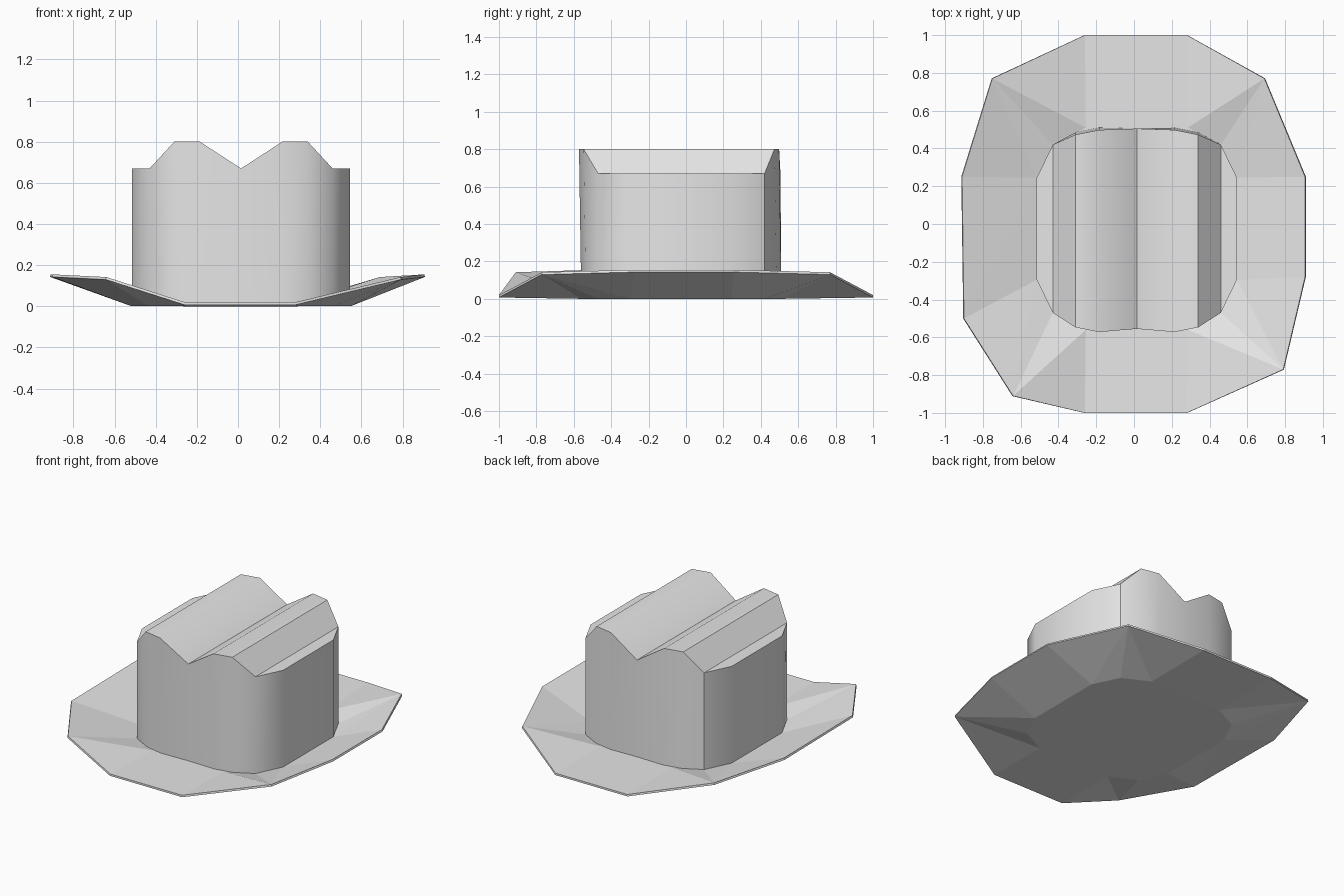
import bpy
import bmesh
import math

default_cube = bpy.data.objects.get("Cube")
if default_cube:
    bpy.data.objects.remove(default_cube, do_unlink=True)

# Single felt colour
felt = bpy.data.materials.new("light_grey_felt")
felt.use_nodes = True
felt_colour = (0.8, 0.8, 0.8, 1)
felt.diffuse_color = felt_colour
felt.node_tree.nodes["Principled BSDF"].inputs["Base Color"].default_value = felt_colour

CENTRE_X, CENTRE_Y = 0.015, -0.025
THICKNESS = 0.013


def make_object(name, bm):
    mesh = bpy.data.meshes.new(name)
    bm.to_mesh(mesh)
    bm.free()
    obj = bpy.data.objects.new(name, mesh)
    mesh.materials.append(felt)
    bpy.context.collection.objects.link(obj)
    return obj


def smooth(obj, degrees):
    bpy.ops.object.select_all(action="DESELECT")
    obj.select_set(True)
    bpy.context.view_layer.objects.active = obj
    bpy.ops.object.shade_smooth_by_angle(angle=math.radians(degrees))


# Crown: half profile (offset across, half depth, height), mirrored both ways
half_profile = [(0.53, 0.27, 0.67), (0.445, 0.445, 0.67), (0.325, 0.51, 0.8),
                (0.2, 0.535, 0.8), (0, 0.53, 0.67)]
profile = [(-x, y, z) for x, y, z in half_profile]
profile += half_profile[-2::-1]


def crown_vert(bm, across, depth, height, side):
    lean = -0.012 if height > 0.7 else 0
    return bm.verts.new((CENTRE_X + across, CENTRE_Y + side * depth + lean, height))


bm = bmesh.new()
front = [crown_vert(bm, x, y, z, -1) for x, y, z in profile]
back = [crown_vert(bm, x, y, z, 1) for x, y, z in profile]
for i in range(len(profile) - 1):
    bm.faces.new((front[i], front[i + 1], back[i + 1], back[i]))

# Crown wall dropping from the rim to the brim
rim = front + back[::-1]
foot = [crown_vert(bm, x, y, THICKNESS, side)
        for side, row in ((-1, profile), (1, profile[::-1])) for x, y, z in row]
for i in range(len(rim)):
    j = (i + 1) % len(rim)
    bm.faces.new((foot[i], foot[j], rim[j], rim[i]))
bmesh.ops.recalc_face_normals(bm, faces=bm.faces)
crown = make_object("crown", bm)
smooth(crown, 35)

# Brim: uneven outer edge, clockwise from the back, every third point a corner
LOW, CORNER, HIGH = 0.02, 0.142, 0.155
outer_edge = [(-0.26, 1, LOW), (0.28, 1, LOW), (0.69, 0.77, CORNER),
              (0.905, 0.25, HIGH), (0.905, -0.28, HIGH), (0.79, -0.77, CORNER),
              (0.28, -1, LOW), (-0.26, -1, LOW), (-0.64, -0.91, CORNER),
              (-0.9, -0.5, HIGH), (-0.91, 0.25, HIGH), (-0.75, 0.77, CORNER)]
quarter = [(0.27, 0.535), (0.445, 0.445), (0.53, 0.27)]
inner_edge = []
for sx, sy, step in ((1, 1, 1), (1, -1, -1), (-1, -1, 1), (-1, 1, -1)):
    inner_edge += [(CENTRE_X + sx * x, CENTRE_Y + sy * y, THICKNESS)
                   for x, y in quarter[::step]]
inner_edge = inner_edge[-1:] + inner_edge[:-1]

bm = bmesh.new()
outer = [bm.verts.new(p) for p in outer_edge]
inner = [bm.verts.new(p) for p in inner_edge]
bm.faces.new(inner[::-1])
for i in range(len(outer)):
    j = (i + 1) % len(outer)
    if j % 3 == 2:
        bm.faces.new((outer[i], outer[j], inner[i]))
        bm.faces.new((outer[j], inner[j], inner[i]))
    else:
        bm.faces.new((outer[i], outer[j], inner[j]))
        bm.faces.new((outer[i], inner[j], inner[i]))
bmesh.ops.recalc_face_normals(bm, faces=bm.faces)
bm.normal_update()
if sum(f.normal.z for f in bm.faces) < 0:
    bmesh.ops.reverse_faces(bm, faces=bm.faces)
brim = make_object("brim", bm)
shell = brim.modifiers.new("felt_thickness", "SOLIDIFY")
shell.thickness = THICKNESS
shell.offset = -1
